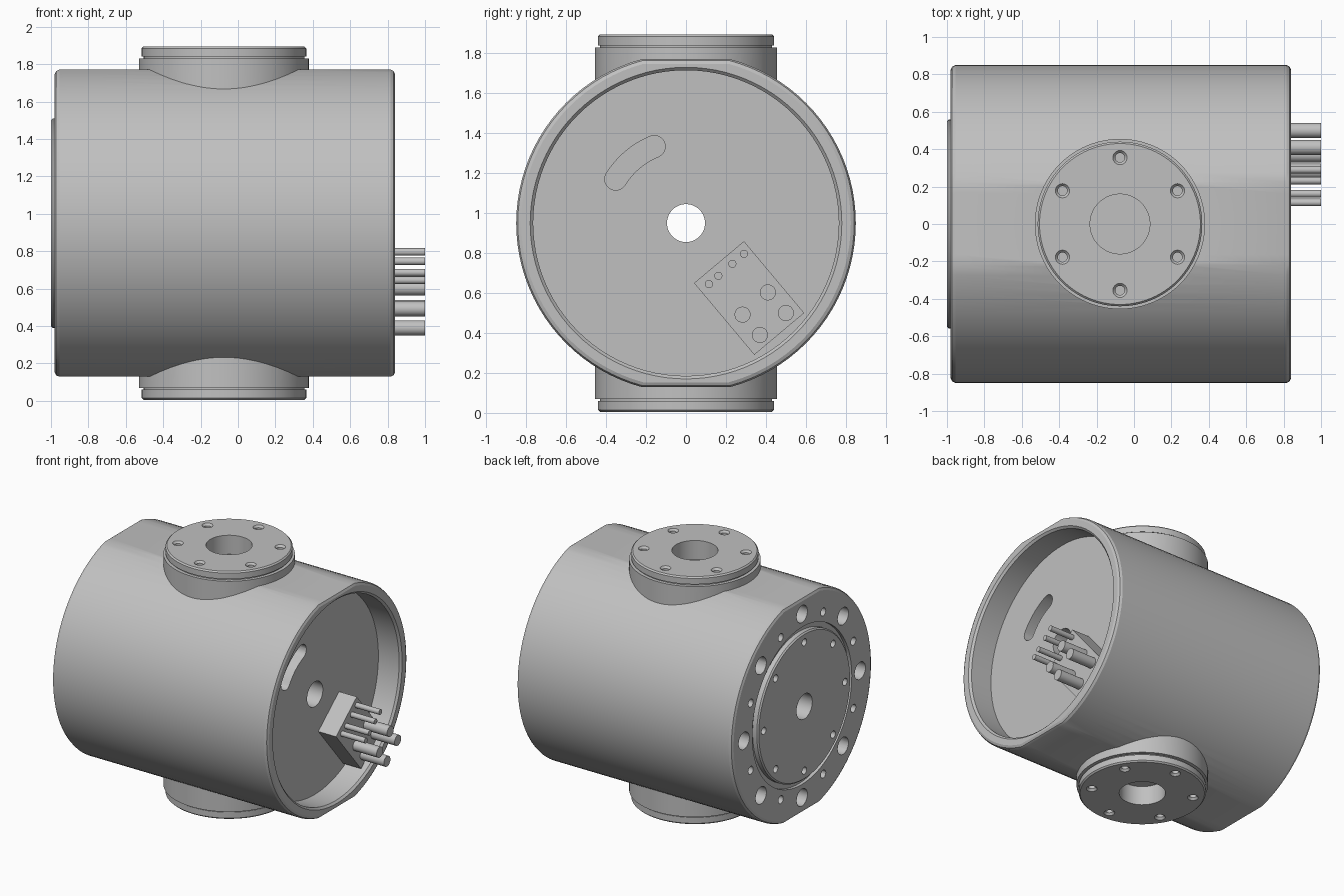
import bpy, bmesh
from math import sin, cos, pi, radians
from mathutils import Vector

if "Cube" in bpy.data.objects:
    bpy.data.objects.remove(bpy.data.objects["Cube"], do_unlink=True)

grey = bpy.data.materials.new("machined_grey")
grey.use_nodes = True
grey.diffuse_color = (0.53, 0.53, 0.53, 1)
grey.node_tree.nodes["Principled BSDF"].inputs["Base Color"].default_value = (0.53, 0.53, 0.53, 1)

AXIS_Z = 0.95       # height of the main axis
BOSS_X = -0.075     # port boss centre
SEG = 96


def finish(name, bm):
    bmesh.ops.recalc_face_normals(bm, faces=bm.faces[:])
    mesh = bpy.data.meshes.new(name)
    bm.to_mesh(mesh)
    bm.free()
    mesh.materials.append(grey)
    ob = bpy.data.objects.new(name, mesh)
    bpy.context.collection.objects.link(ob)
    return ob


def lathe(bm, profile, centre, axis="X", seg=SEG, ring=False, flats=False):
    """Turn (radius, height) points about an axis; ring closes the profile on itself."""
    rows = []
    for r, h in profile:
        row = []
        for i in range(seg):
            a = 2 * pi * i / seg
            c, s = cos(a), sin(a)
            # flats shave the outer skin top and bottom
            k = min(1, cos(radians(15)) / max(abs(c), 0.01)) if flats and r > 0.8 else 1
            p = Vector((h, r * k * s, r * k * c)) if axis == "X" else Vector((r * s, r * c, h))
            row.append(bm.verts.new(p + Vector(centre)))
        rows.append(row)
    pairs = list(zip(rows, rows[1:]))
    if ring:
        pairs.append((rows[-1], rows[0]))
    else:
        bm.faces.new(rows[0])
        bm.faces.new(rows[-1])
    for a, b in pairs:
        for i in range(seg):
            j = (i + 1) % seg
            bm.faces.new((a[i], a[j], b[j], b[i]))


def apply_boolean(target, tool, operation):
    mod = target.modifiers.new(operation, "BOOLEAN")
    mod.operation, mod.solver, mod.object = operation, "EXACT", tool
    bpy.context.view_layer.objects.active = target
    bpy.ops.object.modifier_apply(modifier=mod.name)
    bpy.data.objects.remove(tool, do_unlink=True)


def smooth(ob):
    bpy.ops.object.select_all(action="DESELECT")
    ob.select_set(True)
    bpy.context.view_layer.objects.active = ob
    bpy.ops.object.shade_smooth_by_angle(angle=radians(25))


# Housing: bore, pilot, groove, flange face, flattened skin, rim and rear cavity
bm = bmesh.new()
lathe(bm, [(0.095, -1.0), (0.55, -1.0), (0.56, -0.99), (0.56, -0.955), (0.6, -0.955),
           (0.6, -0.98), (0.825, -0.98), (0.842, -0.972), (0.85, -0.955),
           (0.85, 0.815), (0.842, 0.832), (0.825, 0.84), (0.78, 0.84),
           (0.765, 0.825), (0.765, 0.65), (0.095, 0.65)],
      (0, 0, AXIS_Z), ring=True, flats=True)
housing = finish("housing", bm)

# Port bosses, mirrored above and below
bm = bmesh.new()
for side in (1, -1):
    prof = [(0.455, 0.55), (0.455, 0.88), (0.43, 0.88), (0.43, 0.89), (0.44, 0.89),
            (0.44, 0.935), (0.43, 0.945)]
    lathe(bm, [(r, h * side) for r, h in prof], (BOSS_X, 0, AXIS_Z), "Z")
apply_boolean(housing, finish("port_bosses", bm), "UNION")

# All drilled holes
bm = bmesh.new()
for side in (1, -1):
    lathe(bm, [(0.16, 0.8 * side), (0.16, side)], (BOSS_X, 0, AXIS_Z), "Z", 48)
    for i in range(6):
        a = radians(30 + 60 * i)
        at = (BOSS_X + 0.355 * cos(a), 0.355 * sin(a), AXIS_Z)
        lathe(bm, [(0.025, 0.84 * side), (0.025, 0.93 * side), (0.038, 0.945 * side),
                   (0.038, side)], at, "Z", 24)
# (pitch radius, hole radius, start angle, inner end) for the flange face
for pitch, r, start, depth in ((0.49, 0.027, 0, -0.9), (0.7, 0.065, 0, -0.75),
                               (0.67, 0.03, 22.5, -0.85)):
    for i in range(8):
        a = radians(start + 45 * i)
        lathe(bm, [(r, -1.1), (r, depth)], (0, pitch * cos(a), AXIS_Z + pitch * sin(a)), seg=24)
# Curved cable slot in the cavity floor
mid, half, a0, a1 = 0.415, 0.055, radians(112.5), radians(148)
steps = 12
outline = []
for a_from, a_to, r in ((a0, a1, mid + half), (a1, a0, mid - half)):
    for i in range(steps + 1):
        a = a_from + (a_to - a_from) * i / steps
        outline.append((r * cos(a), r * sin(a)))
    sign = 1 if r > mid else -1
    for i in range(1, steps):
        t = a_to + pi * i / steps + (0 if sign > 0 else pi)
        outline.append((mid * cos(a_to) + half * cos(t), mid * sin(a_to) + half * sin(t)))
face = bm.faces.new([bm.verts.new((0.4, y, AXIS_Z + z)) for y, z in outline])
ext = bmesh.ops.extrude_face_region(bm, geom=[face])
bmesh.ops.translate(bm, vec=(0.3, 0, 0),
                    verts=[v for v in ext["geom"] if isinstance(v, bmesh.types.BMVert)])
apply_boolean(housing, finish("hole_cutters", bm), "DIFFERENCE")
smooth(housing)

# Connector block on the cavity floor
bm = bmesh.new()
bmesh.ops.create_cube(bm, size=1)
block = finish("connector_block", bm)
block.scale = (0.15, 0.326, 0.469)
block.rotation_euler.x = radians(40)
block.location = (0.725, 0.316, 0.575)

# Connector pins: four signal, four power
small = [(0.115, 0.645), (0.162, 0.686), (0.232, 0.746), (0.29, 0.796)]
large = [(0.41, 0.603), (0.283, 0.492), (0.5, 0.5), (0.37, 0.39)]
for label, spots, r in (("signal_pin", small, 0.02), ("power_pin", large, 0.04)):
    for n, (y, z) in enumerate(spots, 1):
        bm = bmesh.new()
        lathe(bm, [(r, 0.78), (r, 1.0)], (0, y, z), seg=24)
        smooth(finish(f"{label}_{n}", bm))
